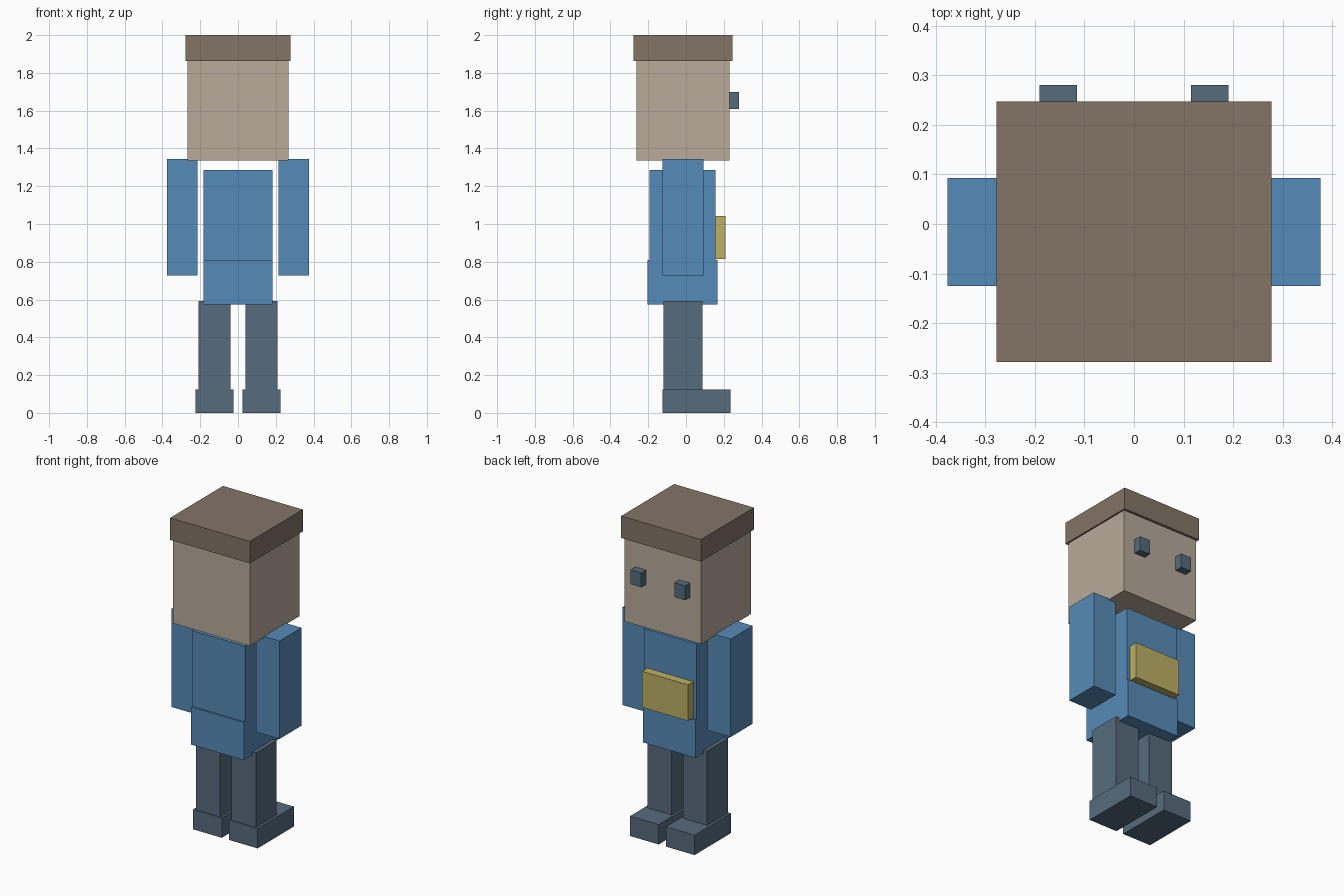
import bpy
import bmesh

if "Cube" in bpy.data.objects:
    bpy.data.objects.remove(bpy.data.objects["Cube"])


def linear(c):
    c /= 255
    return c / 12.92 if c <= 0.04045 else ((c + 0.055) / 1.055) ** 2.4


def material(name, r, g, b):
    m = bpy.data.materials.new(name)
    m.diffuse_color = (linear(r), linear(g), linear(b), 1)
    m.use_nodes = True
    m.node_tree.nodes["Principled BSDF"].inputs["Base Color"].default_value = m.diffuse_color
    return m


brown = material("brown", 131, 117, 103)
tan = material("tan", 184, 171, 154)
blue = material("blue", 86, 139, 184)
slate = material("slate", 86, 107, 125)
gold = material("gold", 190, 176, 102)


def box(name, mat, x, y, z):
    """Box between the given (min, max) ranges."""
    bm = bmesh.new()
    bmesh.ops.create_cube(bm, size=1)
    for v in bm.verts:
        v.co = [r[0] if c < 0 else r[1] for c, r in zip(v.co, (x, y, z))]
    mesh = bpy.data.meshes.new(name)
    bm.to_mesh(mesh)
    bm.free()
    mesh.materials.append(mat)
    obj = bpy.data.objects.new(name, mesh)
    bpy.context.collection.objects.link(obj)


def pair(name, mat, x, y, z):
    """The same box on both sides of x = 0."""
    box("right_" + name, mat, x, y, z)
    box("left_" + name, mat, (-x[1], -x[0]), y, z)


# Head
box("hair", brown, (-0.277, 0.277), (-0.278, 0.247), (1.862, 2.0))
box("head", tan, (-0.267, 0.267), (-0.263, 0.231), (1.335, 1.862))
pair("eye", slate, (0.115, 0.19), (0.231, 0.28), (1.608, 1.698))

# Body
box("torso", blue, (-0.183, 0.183), (-0.194, 0.156), (0.81, 1.285))
box("hem", blue, (-0.183, 0.183), (-0.204, 0.167), (0.573, 0.81))
box("chest_plate", gold, (-0.16, 0.16), (0.156, 0.209), (0.815, 1.042))

# Limbs
pair("arm", blue, (0.214, 0.376), (-0.125, 0.093), (0.728, 1.343))
pair("leg", slate, (0.04, 0.208), (-0.12, 0.087), (0.125, 0.593))
pair("foot", slate, (0.025, 0.224), (-0.125, 0.235), (0.0, 0.125))
